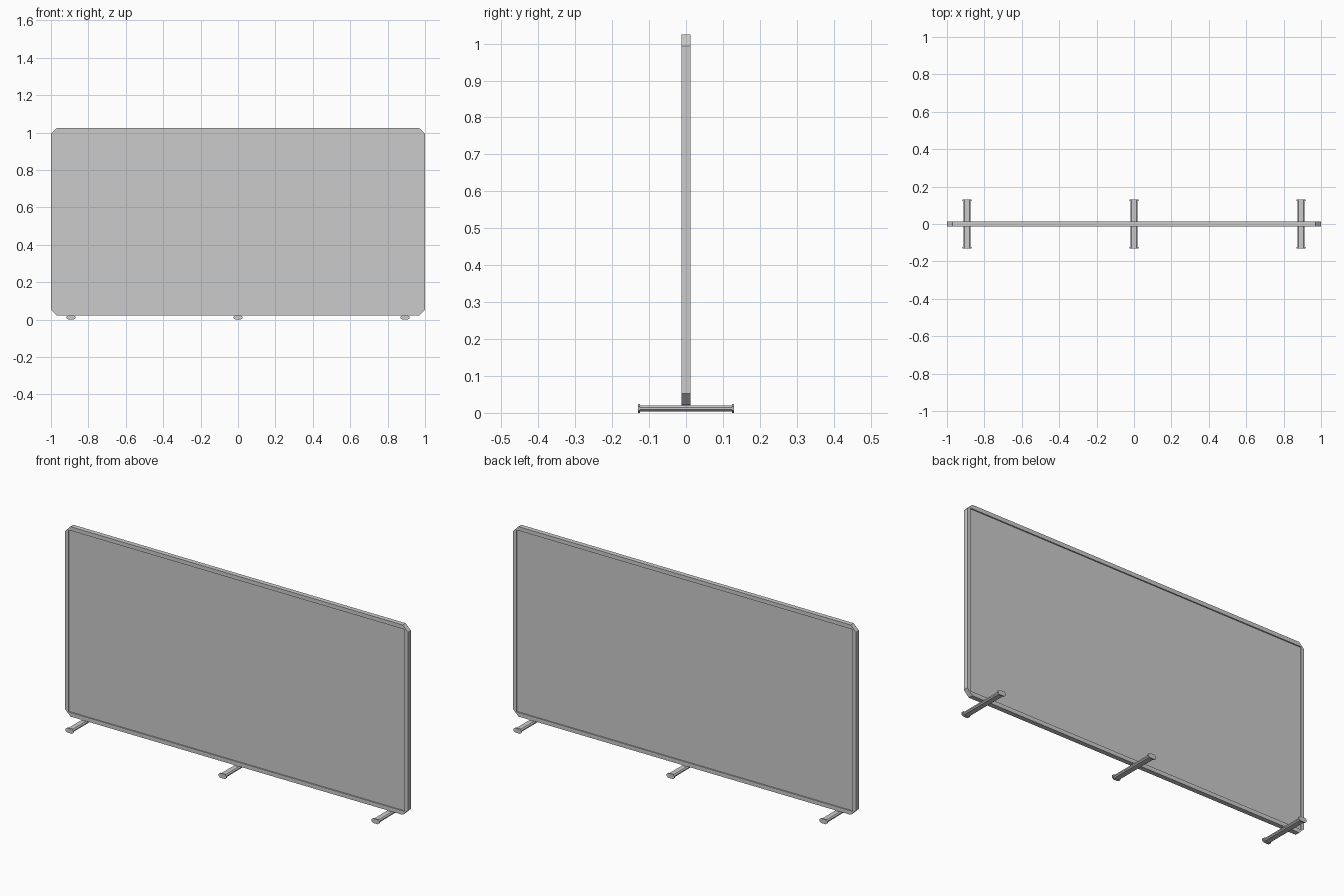
import bpy, bmesh

if "Cube" in bpy.data.objects:
    bpy.data.objects.remove(bpy.data.objects["Cube"])

CZ, HX, HZ = 0.523, 1.0, 0.501   # panel centre height and half sizes
CH, RW, RH = 0.03, 0.018, 0.021  # corner chamfer, side and top rail widths
DEPTH = 0.0125                   # half depth of frame


def prism(name, pts, y0, y1):
    """Extrude an xz outline from y0 to y1."""
    bm = bmesh.new()
    face = bm.faces.new([bm.verts.new((x, y0, z)) for x, z in pts])
    ext = bmesh.ops.extrude_face_region(bm, geom=[face])
    verts = [v for v in ext["geom"] if isinstance(v, bmesh.types.BMVert)]
    bmesh.ops.translate(bm, verts=verts, vec=(0, y1 - y0, 0))
    bmesh.ops.recalc_face_normals(bm, faces=bm.faces[:])
    mesh = bpy.data.meshes.new(name)
    bm.to_mesh(mesh)
    bm.free()
    obj = bpy.data.objects.new(name, mesh)
    bpy.context.collection.objects.link(obj)
    return obj


def rect(x0, x1, z0, z1):
    return [(x0, z0), (x1, z0), (x1, z1), (x0, z1)]


def octagon(cx, cz, w, h, cx_cut, cz_cut):
    """Flat oval outline with cut corners."""
    return [(cx + sx * (w - a * cx_cut), cz + sz * (h - b * cz_cut))
            for sx, sz, a, b in ((1, -1, 0, 1), (1, 1, 0, 1), (1, 1, 1, 0), (-1, 1, 1, 0),
                                 (-1, 1, 0, 1), (-1, -1, 0, 1), (-1, -1, 1, 0), (1, -1, 1, 0))]


# Recessed board
prism("board", rect(-HX + RW, HX - RW, CZ - HZ + RH, CZ + HZ - RH), -0.006, 0.006)

# Frame rails
for s, side in ((-1, "left"), (1, "right")):
    prism(f"{side}_rail", rect(s * (HX - RW), s * HX, CZ - HZ + CH, CZ + HZ - CH),
          -DEPTH, DEPTH)
for s, side in ((-1, "bottom"), (1, "top")):
    prism(f"{side}_rail", rect(-HX + CH, HX - CH, CZ + s * (HZ - RH), CZ + s * HZ),
          -DEPTH, DEPTH)

# Chamfered frame corners
corner = [(HX - CH, HZ), (HX, HZ - CH), (HX - RW, HZ - CH),
          (HX - RW, HZ - RH), (HX - CH, HZ - RH)]
for sx in (-1, 1):
    for sz in (-1, 1):
        prism("frame_corner", [(sx * x, CZ + sz * z) for x, z in corner], -DEPTH, DEPTH)

# Feet: crossbar, end caps and a thin mount under the frame
for x in (-0.893, 0, 0.893):
    prism("foot_bar", octagon(x, 0.012, 0.019, 0.008, 0.006, 0.005), -0.125, 0.125)
    prism("foot_mount", rect(x - 0.012, x + 0.012, 0.019, 0.023), -0.012, 0.012)
    for s in (-1, 1):
        prism("foot_cap", octagon(x, 0.012, 0.023, 0.012, 0.009, 0.007), s * 0.124, s * 0.13)
